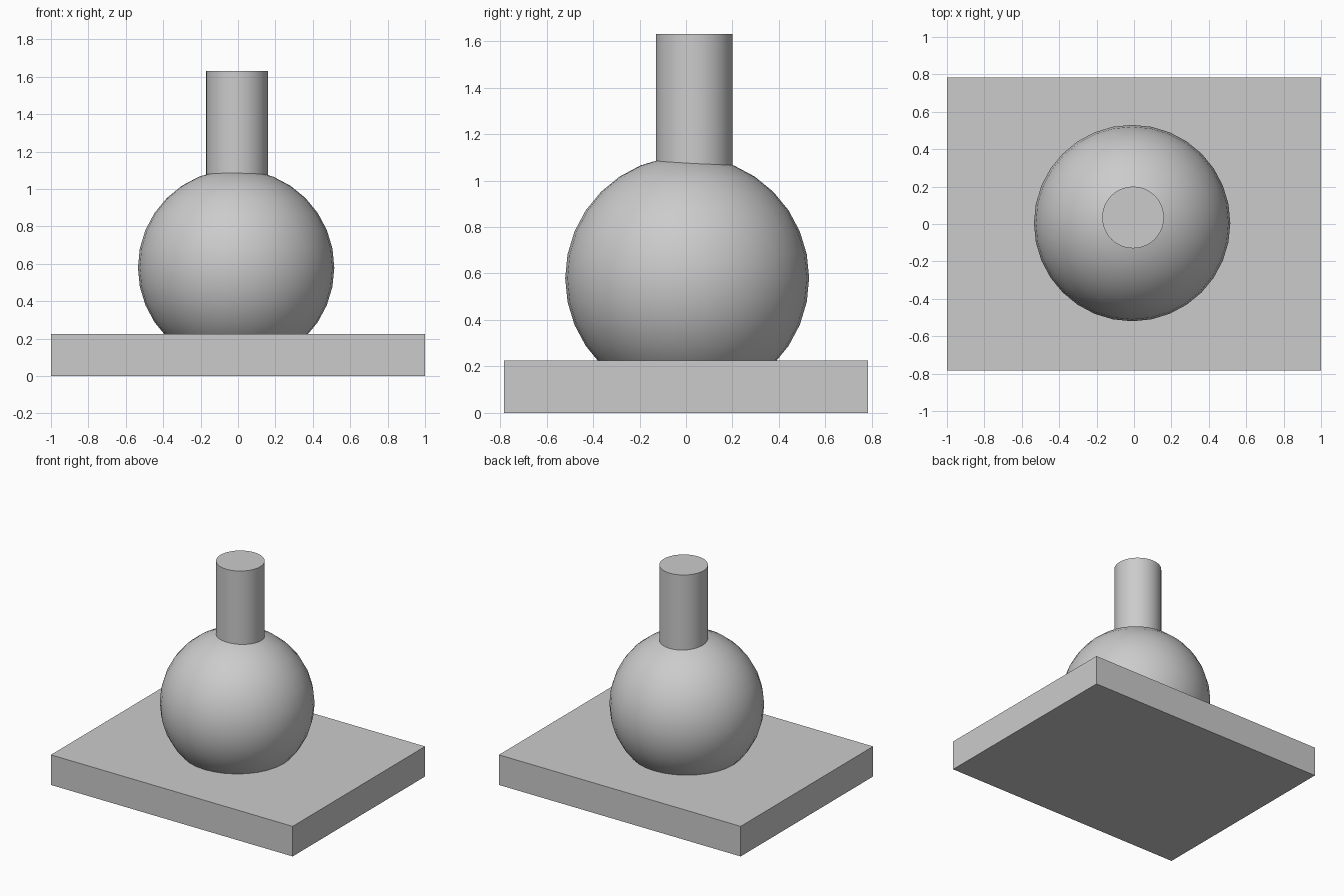
import bpy
import math

# Remove the default object
cube = bpy.data.objects.get("Cube")
if cube:
    bpy.data.objects.remove(cube, do_unlink=True)

# Single light grey finish
COLOUR = (0.6, 0.6, 0.6, 1.0)
grey = bpy.data.materials.new("light_grey")
grey.use_nodes = True
grey.diffuse_color = COLOUR
grey.node_tree.nodes["Principled BSDF"].inputs["Base Color"].default_value = COLOUR


def finish(name, smooth=False):
    obj = bpy.context.object
    obj.name = name
    obj.data.materials.append(grey)
    if smooth:
        bpy.ops.object.shade_smooth_by_angle(angle=math.radians(35))
    return obj


# Rectangular base slab
BASE_HEIGHT = 0.225
bpy.ops.mesh.primitive_cube_add(size=1, location=(0, 0, BASE_HEIGHT / 2))
base = finish("base_plate")
base.scale = (2, 1.565, BASE_HEIGHT)
bpy.ops.object.transform_apply(location=False, rotation=False, scale=True)

# Round body sunk into the slab
bpy.ops.mesh.primitive_uv_sphere_add(
    segments=32, ring_count=16, radius=0.525, location=(-0.01, 0.005, 0.58))
finish("ball_body", smooth=True)

# Upright neck, slightly behind the ball's centre and sunk into it
NECK_BOTTOM, NECK_TOP = 0.85, 1.63
bpy.ops.mesh.primitive_cylinder_add(
    vertices=48, radius=0.165, depth=NECK_TOP - NECK_BOTTOM,
    location=(-0.005, 0.035, (NECK_BOTTOM + NECK_TOP) / 2))
finish("neck", smooth=True)
